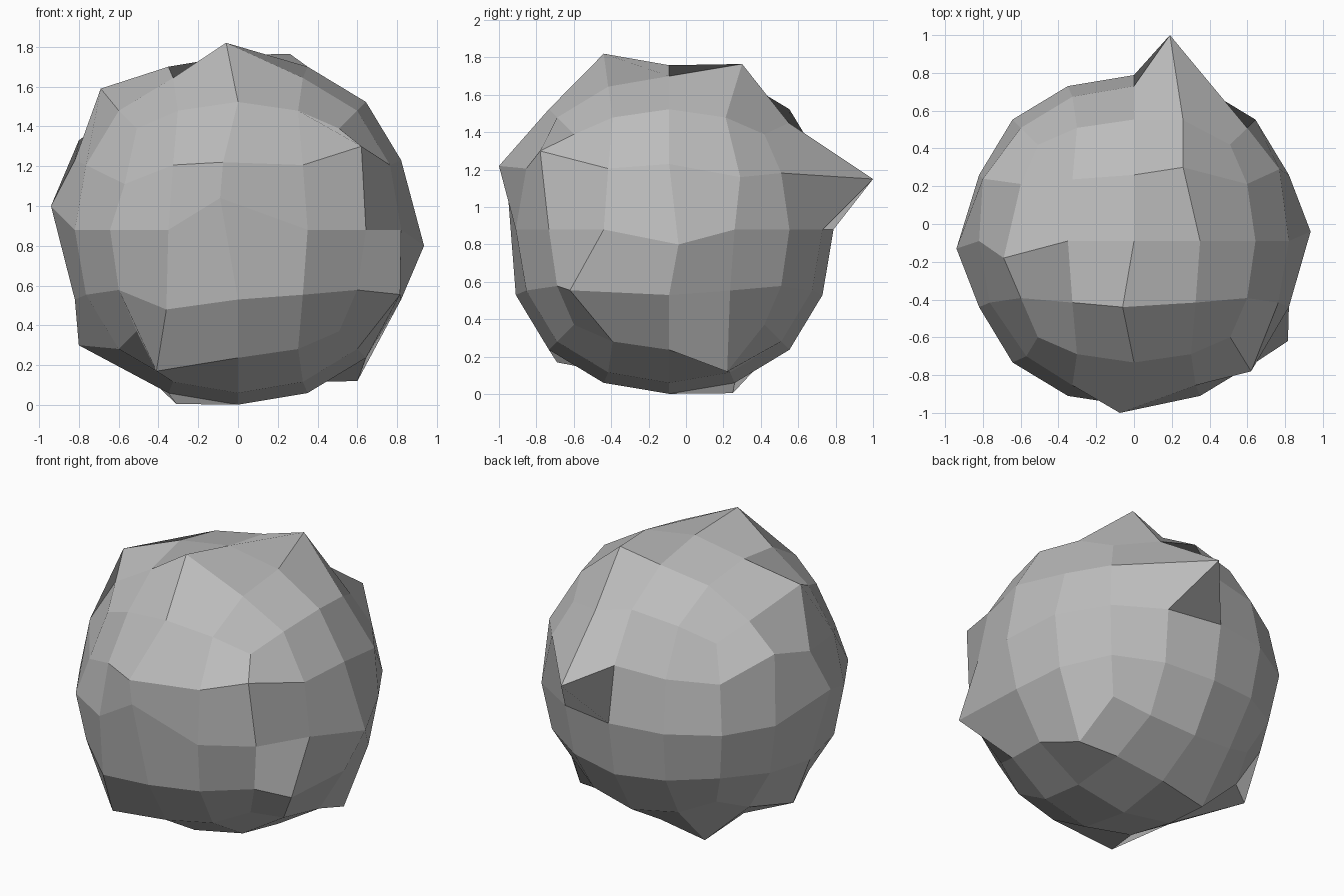
import bpy
import bmesh
from mathutils import Vector

default_cube = bpy.data.objects.get("Cube")
if default_cube:
    bpy.data.objects.remove(default_cube, do_unlink=True)

CENTRE = Vector((0, -0.09, 0.88))

# Rounded profile: sorted grid steps of a cube point -> rounded radius per step
ROUNDING = {
    (0, 0, 2): {0: 0, 2: 0.8785},
    (0, 1, 2): {0: 0, 1: 0.35, 2: 0.82},
    (1, 1, 2): {1: 0.326, 2: 0.764},
    (0, 2, 2): {0: 0, 2: 0.643},
    (1, 2, 2): {1: 0.302, 2: 0.599},
    (2, 2, 2): {2: 0.509},
}

# Knocked corners: grid step on the cube -> final position
CORNERS = {
    # front ledge
    (0, -2, 1): (-0.075, -1.0, 1.22),
    (0, -2, 0): (-0.09, -0.95, 1.04),
    (2, -2, 1): (0.62, -0.78, 1.3),
    (-2, -2, 1): (-0.57, -0.7, 1.11),
    (-1, -2, -1): (-0.36, -0.86, 0.48),
    # side peaks
    (2, 0, 0): (0.935, -0.04, 0.8),
    (-2, 0, 0): (-0.94, -0.13, 1.0),
    (2, -1, -1): (0.815, -0.62, 0.555),
    (2, 1, 1): (0.77, 0.29, 1.16),
    (-2, 1, 1): (-0.8, 0.24, 1.33),
    (-2, 0, 2): (-0.69, -0.18, 1.59),
    # top peaks
    (0, -1, 2): (-0.06, -0.44, 1.82),
    (1, 1, 2): (0.26, 0.3, 1.765),
    # back spike
    (1, 2, 1): (0.19, 1.0, 1.15),
    (1, 2, 2): (0.26, 0.55, 1.45),
    # underside
    (-1, -2, -2): (-0.41, -0.69, 0.17),
    (-1, 1, -2): (-0.31, 0.25, 0.005),
    (-2, 0, -2): (-0.8, 0.05, 0.3),
    (2, 1, -2): (0.6, 0.22, 0.12),
}


def flat_material(name, colour):
    material = bpy.data.materials.new(name)
    material.use_nodes = True
    material.diffuse_color = colour
    shader = material.node_tree.nodes["Principled BSDF"]
    shader.inputs["Base Color"].default_value = colour
    shader.inputs["Roughness"].default_value = 0.9
    return material


def rounded_position(step):
    """Place a cube grid point on the rounded boulder."""
    radius = ROUNDING[tuple(sorted(abs(s) for s in step))]
    offset = Vector([radius[abs(s)] * (1 if s > 0 else -1) for s in step])
    return CENTRE + offset


# Boulder: gridded cube, rounded, then chipped and spiked
bm = bmesh.new()
bmesh.ops.create_cube(bm, size=4)
bmesh.ops.subdivide_edges(bm, edges=bm.edges[:], cuts=3, use_grid_fill=True)
for vert in bm.verts:
    step = tuple(round(c) for c in vert.co)
    vert.co = CORNERS.get(step) or rounded_position(step)
bmesh.ops.recalc_face_normals(bm, faces=bm.faces[:])

mesh = bpy.data.meshes.new("boulder")
bm.to_mesh(mesh)
bm.free()
mesh.materials.append(flat_material("stone grey", (0.5, 0.5, 0.5, 1)))
boulder = bpy.data.objects.new("boulder", mesh)
bpy.context.collection.objects.link(boulder)
